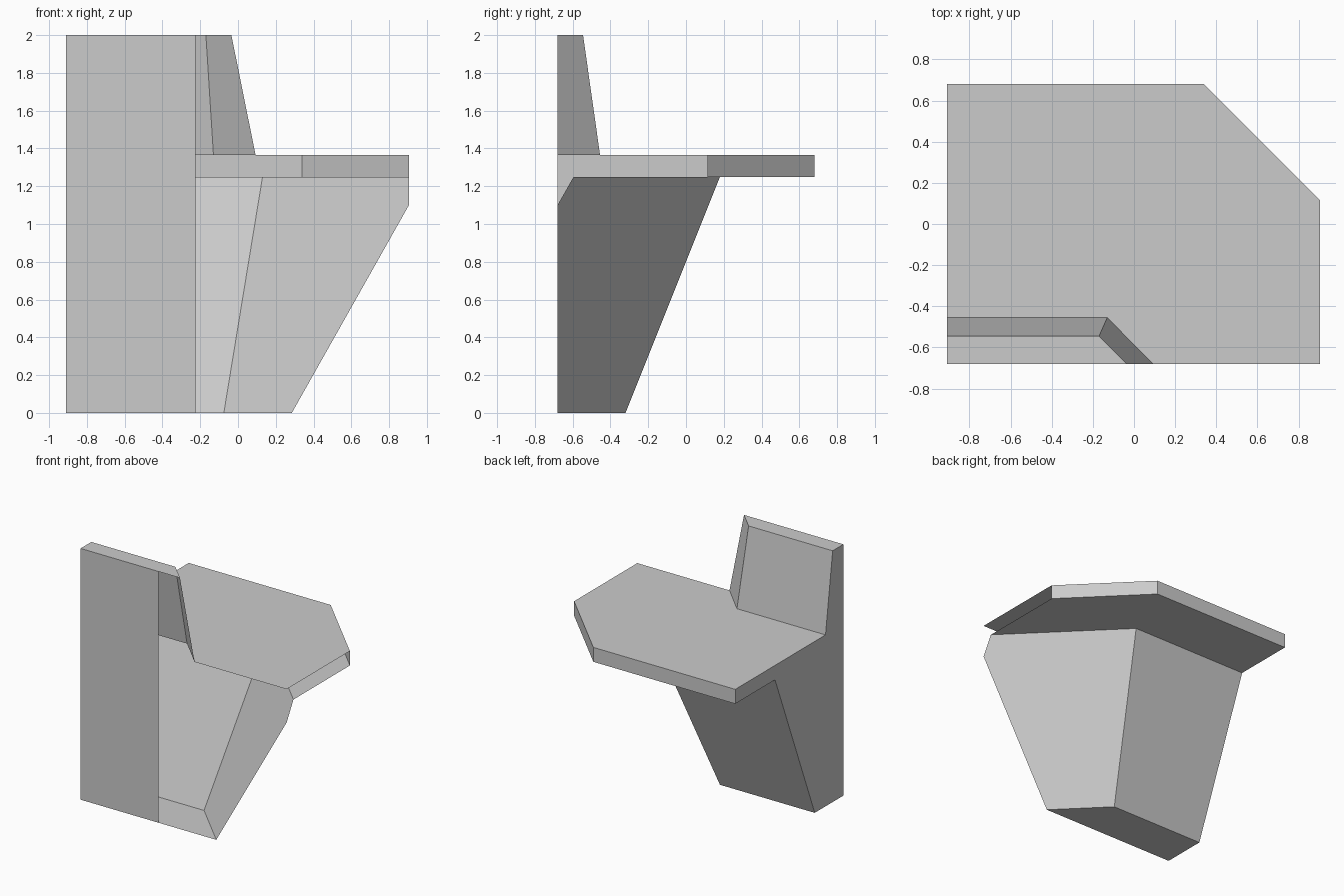
import bpy

if "Cube" in bpy.data.objects:
    bpy.data.objects.remove(bpy.data.objects["Cube"])

LEFT, RIGHT, FRONT = -0.91, 0.905, -0.68
PANEL_END = -0.225          # the front panel stops here, the rest is open

stone = bpy.data.materials.new("plain_grey")
stone.diffuse_color = (0.6, 0.6, 0.6, 1)
stone.use_nodes = True
stone.node_tree.nodes["Principled BSDF"].inputs["Base Color"].default_value = stone.diffuse_color


def build(name, faces):
    """One object from a list of polygons, sharing equal corners."""
    verts = []
    indexed = []
    for face in faces:
        for p in face:
            if p not in verts:
                verts.append(p)
        indexed.append([verts.index(p) for p in face])
    mesh = bpy.data.meshes.new(name)
    mesh.from_pydata(verts, [], indexed)
    mesh.materials.append(stone)
    obj = bpy.data.objects.new(name, mesh)
    bpy.context.collection.objects.link(obj)
    return obj


def ring(z, back, corner, end):
    """Outline at one height: left edge, back corner, end of the chamfer."""
    return [(LEFT, back, z), (corner, back, z), (end[0], end[1], z)]


def band(name, low, high, extra=()):
    """Straight back face and chamfer face between two outlines."""
    straight = [low[0], low[1], high[1], high[0]]
    chamfer = [low[1], low[2], *extra, high[2], high[1]]
    build(name, [straight[::-1], chamfer[::-1]])


# Outlines from the ground up
foot = ring(0.0, -0.32, -0.075, (0.285, FRONT))
neck = ring(1.25, 0.18, 0.13, (RIGHT, -0.595))
slab_low = ring(1.25, 0.68, 0.34, (RIGHT, 0.115))
slab_high = ring(1.365, 0.68, 0.34, (RIGHT, 0.115))
parapet_low = ring(1.365, -0.455, -0.13, (0.093, FRONT))
parapet_high = ring(2.0, -0.545, -0.17, (-0.035, FRONT))

# Flaring support, slab and parapet
band("support_wall", foot, neck, [(RIGHT, FRONT, 1.1)])
band("slab_underside", neck, slab_low)
band("slab_rim", slab_low, slab_high)
band("slab_top", slab_high, parapet_low, [(RIGHT, FRONT, 1.365)])
band("parapet_wall", parapet_low, parapet_high)

# Flat ends of the shell
build("floor", [[(LEFT, FRONT, 0.0)] + foot])
build("parapet_cap", [([(LEFT, FRONT, 2.0)] + parapet_high)[::-1]])

# Left side follows the stacked outlines
levels = [foot, neck, slab_low, slab_high, parapet_low, parapet_high]
side = [(LEFT, FRONT, 0.0)] + [r[0] for r in levels] + [(LEFT, FRONT, 2.0)]
build("left_wall", [side[::-1]])

# Front panel, the remaining front and right side stay open
build("front_panel", [[(LEFT, FRONT, 0.0), (PANEL_END, FRONT, 0.0),
                       (PANEL_END, FRONT, 2.0), (LEFT, FRONT, 2.0)]])
